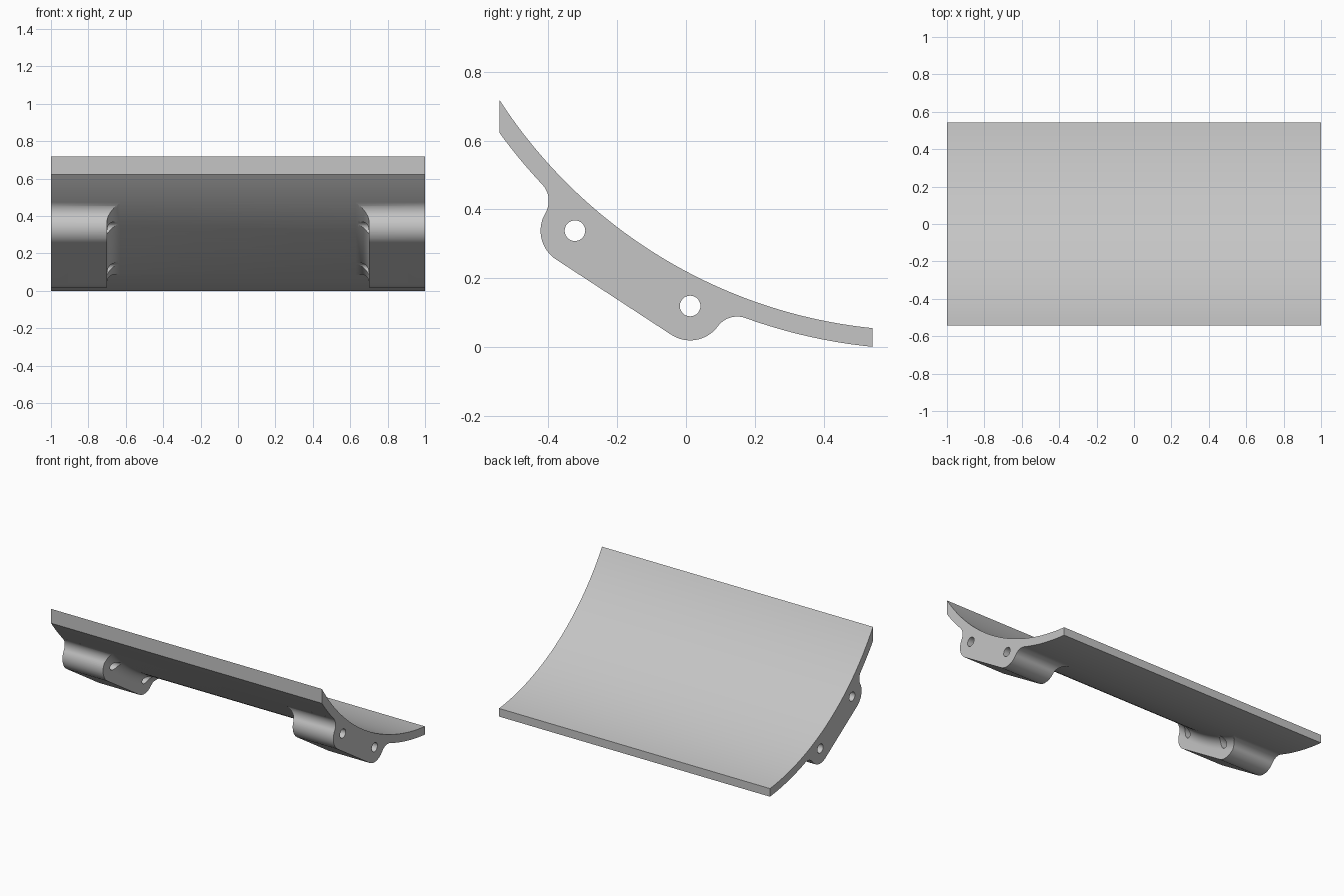
import bpy, bmesh, math
from mathutils import Vector

cube = bpy.data.objects.get("Cube")
if cube:
    bpy.data.objects.remove(cube, do_unlink=True)

# Key dimensions in the side plane (y, z)
AXIS = Vector((0.692, 1.518))       # axis of the curved plate
R_IN, R_OUT = 1.471, 1.525          # concave and convex radii
HALF_DEPTH = 0.543
PIN_A, PIN_B = Vector((-0.323, 0.338)), Vector((0.012, 0.119))
BOSS_R, HOLE_R, FILLET = 0.1, 0.03, 0.07
BOSS_X = 0.7                        # inner face of each mount

grey = bpy.data.materials.new("light grey")
grey.use_nodes = True
colour = (0.56, 0.56, 0.56, 1)
grey.diffuse_color = colour
grey.node_tree.nodes["Principled BSDF"].inputs["Base Color"].default_value = colour


def add_object(name, bm):
    bmesh.ops.recalc_face_normals(bm, faces=bm.faces)
    mesh = bpy.data.meshes.new(name)
    bm.to_mesh(mesh)
    bm.free()
    mesh.materials.append(grey)
    obj = bpy.data.objects.new(name, mesh)
    bpy.context.collection.objects.link(obj)
    return obj


def extrude_outline(name, outline, x0, x1):
    bm = bmesh.new()
    face = bm.faces.new([bm.verts.new((x0, p[0], p[1])) for p in outline])
    grown = bmesh.ops.extrude_face_region(bm, geom=[face])["geom"]
    verts = [g for g in grown if isinstance(g, bmesh.types.BMVert)]
    bmesh.ops.translate(bm, verts=verts, vec=(x1 - x0, 0, 0))
    return add_object(name, bm)


def plate_arc(radius, y0, y1, n):
    ys = [y0 + (y1 - y0) * i / n for i in range(n + 1)]
    return [(y, AXIS.y - math.sqrt(radius ** 2 - (y - AXIS.x) ** 2)) for y in ys]


def arc(centre, radius, start, end, n=16):
    """Short arc from direction start to direction end."""
    a0 = math.atan2(start.y, start.x)
    sweep = (math.atan2(end.y, end.x) - a0 + math.pi) % math.tau - math.pi
    angles = [a0 + sweep * i / n for i in range(n + 1)]
    return [(centre.x + radius * math.cos(a), centre.y + radius * math.sin(a)) for a in angles]


def fillet_centre(pin, side):
    """Centre of the circle touching both the boss and the plate."""
    gap = AXIS - pin
    d, near, far = gap.length, BOSS_R + FILLET, R_OUT + FILLET
    along = (near ** 2 - far ** 2 + d ** 2) / (2 * d)
    across = math.sqrt(near ** 2 - along ** 2)
    u = gap / d
    return pin + u * along + Vector((u.y, -u.x)) * across * side


def apply_modifiers(obj):
    graph = bpy.context.evaluated_depsgraph_get()
    mesh = bpy.data.meshes.new_from_object(obj.evaluated_get(graph))
    obj.modifiers.clear()
    obj.data = mesh


def boolean(obj, tool, operation):
    mod = obj.modifiers.new(operation.title(), "BOOLEAN")
    mod.operation, mod.object, mod.solver = operation, tool, "EXACT"
    apply_modifiers(obj)
    bpy.data.objects.remove(tool, do_unlink=True)


# Curved plate
section = plate_arc(R_IN, -HALF_DEPTH, HALF_DEPTH, 64) + plate_arc(R_OUT, HALF_DEPTH, -HALF_DEPTH, 64)
plate = extrude_outline("curved_plate", section, -1, 1)

# Mount outline: two round bosses blended into the plate
fa, fb = fillet_centre(PIN_A, -1), fillet_centre(PIN_B, 1)
run = (PIN_B - PIN_A).normalized()
down = Vector((run.y, -run.x))
outline = arc(fa, FILLET, AXIS - fa, PIN_A - fa)
outline += arc(PIN_A, BOSS_R, fa - PIN_A, down)[1:]
outline += arc(PIN_B, BOSS_R, down, fb - PIN_B)
outline += arc(fb, FILLET, PIN_B - fb, AXIS - fb)[1:]
outline += plate_arc(R_OUT - 0.02, outline[-1][0], outline[0][0], 32)
mounts = extrude_outline("mounts", outline, BOSS_X - 0.2, 1)

# Swept limit that gives the inner face its concave fillet
limit = [(1.1, R_OUT - 0.04), (1.1, R_OUT + 0.3), (BOSS_X, R_OUT + 0.3)]
limit += arc(Vector((BOSS_X - FILLET, R_OUT + FILLET)), FILLET, Vector((1, 0)), Vector((0, -1)), 10)
limit += [(BOSS_X - FILLET, R_OUT - 0.04)]
bm = bmesh.new()
STEPS = 64
rings = []
for i in range(STEPS + 1):
    a = math.radians(205 + 75 * i / STEPS)
    rings.append([bm.verts.new((x, AXIS.x + r * math.cos(a), AXIS.y + r * math.sin(a))) for x, r in limit])
for one, two in zip(rings, rings[1:]):
    for j in range(len(limit)):
        k = (j + 1) % len(limit)
        bm.faces.new((one[j], one[k], two[k], two[j]))
bm.faces.new(rings[0])
bm.faces.new(rings[-1])
boolean(mounts, add_object("fillet_limit", bm), "INTERSECT")

# Pin holes
for pin in (PIN_A, PIN_B):
    ring = arc(pin, HOLE_R, Vector((1, 0)), Vector((-1, 0))) + arc(pin, HOLE_R, Vector((-1, 0)), Vector((1, 0)))[1:-1]
    if ring[8][1] * ring[24][1] and (ring[8][1] - pin.y) * (ring[24][1] - pin.y) > 0:
        ring[17:] = [(2 * pin.x - p[0], 2 * pin.y - p[1]) for p in ring[1:16]]
    boolean(mounts, extrude_outline("pin_hole", ring, 0.5, 1.2), "DIFFERENCE")

# Second mount, then one joined body
mounts.modifiers.new("Mirror", "MIRROR").use_axis = (True, False, False)
apply_modifiers(mounts)
boolean(plate, mounts, "UNION")

bpy.ops.object.select_all(action="DESELECT")
plate.select_set(True)
bpy.context.view_layer.objects.active = plate
bpy.ops.object.shade_smooth_by_angle(angle=math.radians(25))
